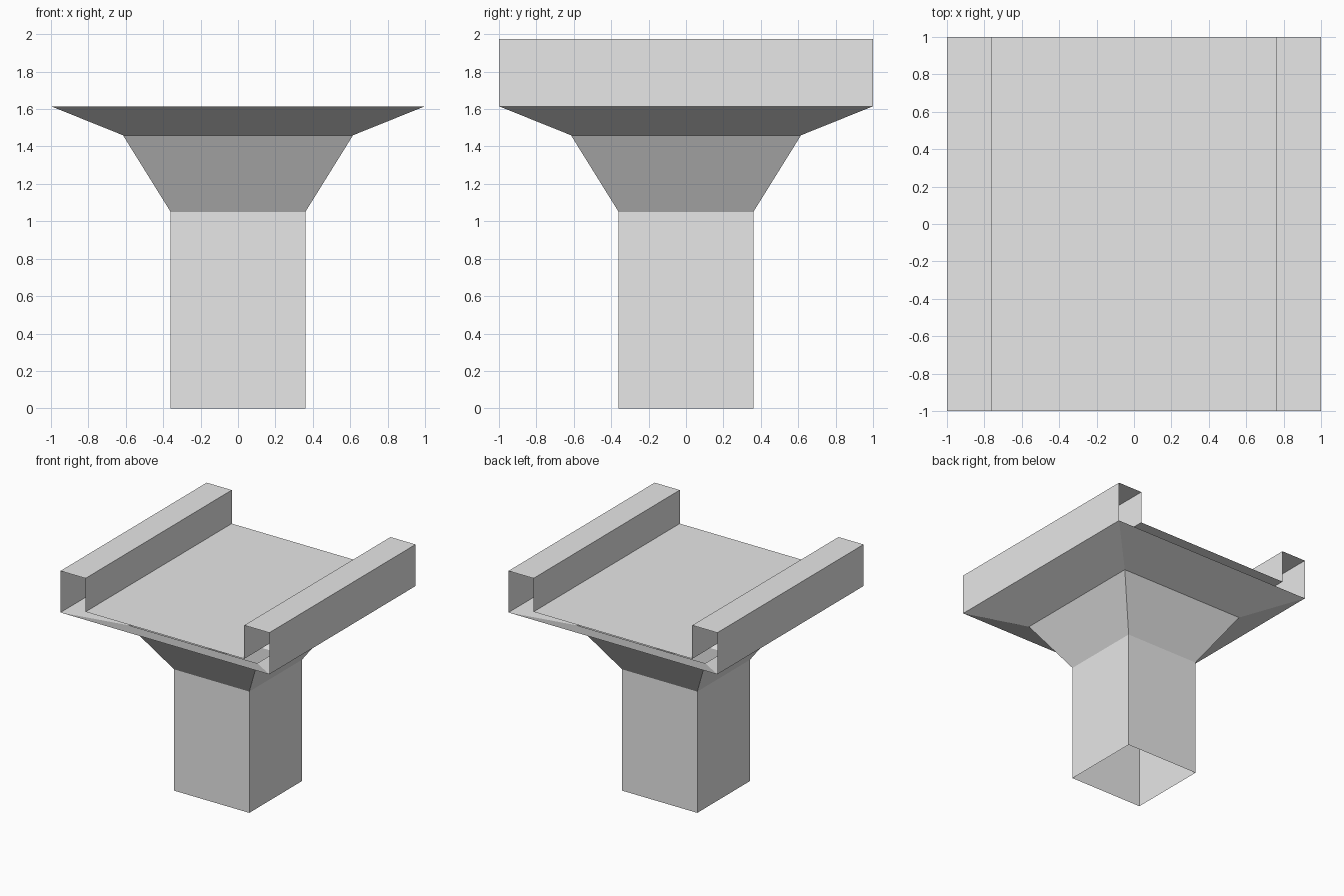
import bpy
import bmesh

default_cube = bpy.data.objects.get("Cube")
if default_cube:
    bpy.data.objects.remove(default_cube, do_unlink=True)

grey = bpy.data.materials.new("light_grey")
grey.use_nodes = True
colour = (0.8, 0.8, 0.8, 1)
grey.diffuse_color = colour
grey.node_tree.nodes["Principled BSDF"].inputs["Base Color"].default_value = colour


def loft(name, rows, closed):
    """Skin quads between successive rows of points, as an open shell."""
    bm = bmesh.new()
    rings = [[bm.verts.new(p) for p in row] for row in rows]
    count = len(rings[0])
    for low, high in zip(rings, rings[1:]):
        for i in range(count if closed else count - 1):
            j = (i + 1) % count
            bm.faces.new((low[i], low[j], high[j], high[i]))
    mesh = bpy.data.meshes.new(name)
    bm.to_mesh(mesh)
    bm.free()
    mesh.materials.append(grey)
    obj = bpy.data.objects.new(name, mesh)
    bpy.context.collection.objects.link(obj)
    return obj


def square(half, z):
    return [(-half, -half, z), (half, -half, z), (half, half, z), (-half, half, z)]


RIM_Z = 1.615

# Square column flaring out to a wide rim, open at both ends
loft("flared_column",
     [square(0.36, 0), square(0.36, 1.05), square(0.615, 1.46), square(1, RIM_Z)],
     closed=True)

# Deck with a hollow rail on each side, one folded sheet open at front and back
half_profile = [(1, RIM_Z), (1, 1.975), (0.76, 1.975), (0.76, 1.685)]
profile = [(-x, z) for x, z in half_profile] + half_profile[::-1]
loft("deck_and_rails", [[(x, y, z) for x, z in profile] for y in (-1, 1)], closed=False)
